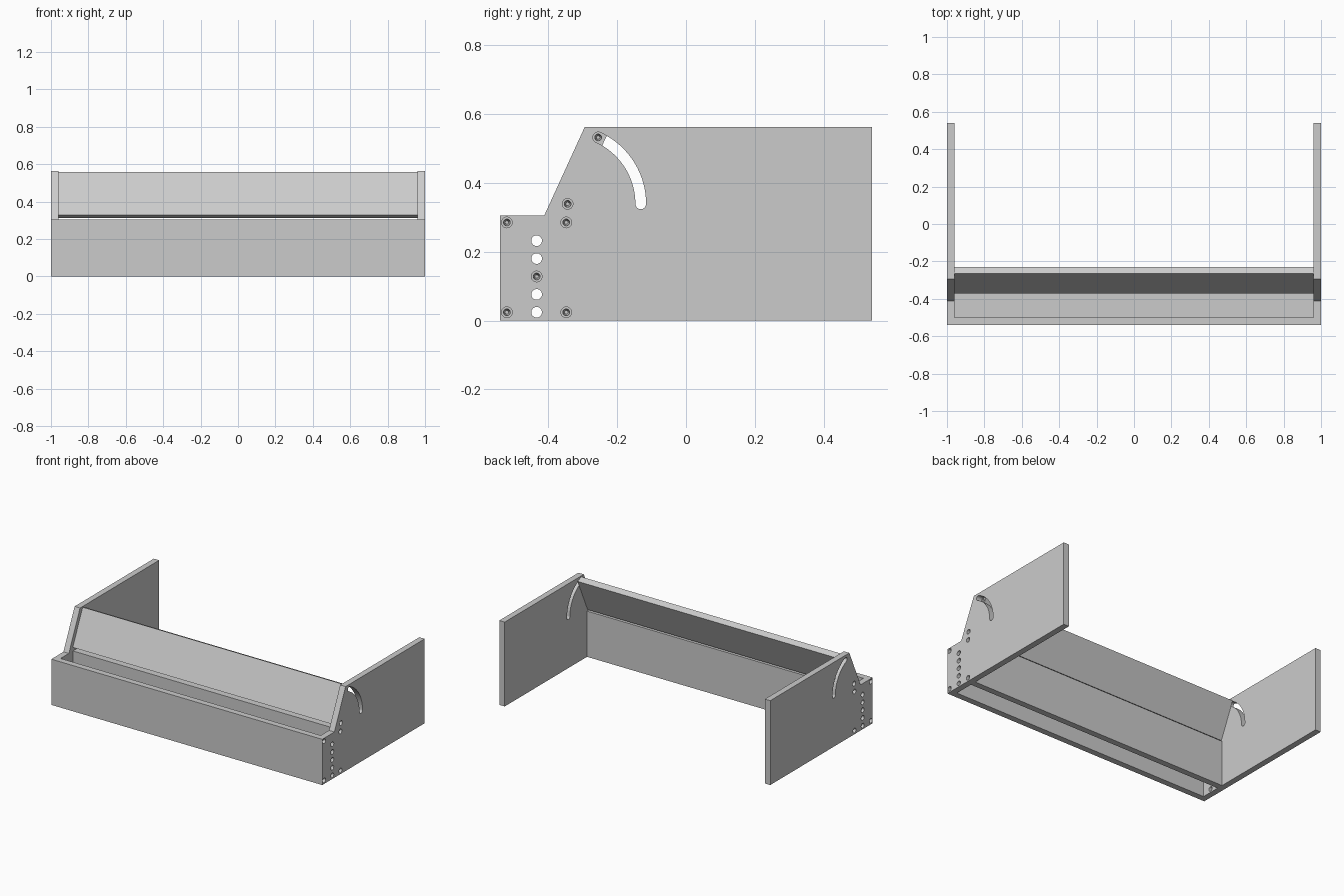
import bpy, bmesh
from math import sin, cos, pi, radians
from mathutils import Matrix

if "Cube" in bpy.data.objects:
    bpy.data.objects.remove(bpy.data.objects["Cube"])

INNER, OUTER, T = 0.96, 1.0, 0.041
HOLE_R, PILOT_R = 0.0155, 0.0105


def circle(c, r=HOLE_R, n=32):
    return [(c[0] + r * cos(2 * pi * i / n), c[1] + r * sin(2 * pi * i / n)) for i in range(n)]


def arc(c, r, a0, a1, n):
    return [(c[0] + r * cos(a0 + (a1 - a0) * i / n), c[1] + r * sin(a0 + (a1 - a0) * i / n))
            for i in range(n + 1)]


def finish(bm, name):
    bmesh.ops.recalc_face_normals(bm, faces=bm.faces)
    me = bpy.data.meshes.new(name)
    bm.to_mesh(me)
    bm.free()
    ob = bpy.data.objects.new(name, me)
    bpy.context.collection.objects.link(ob)
    return ob


def extrude_x(name, loops, x0, x1):
    """Fill nested (y, z) loops and extrude them along x."""
    bm = bmesh.new()
    edges = []
    for loop in loops:
        vs = [bm.verts.new((x0, y, z)) for y, z in loop]
        edges += [bm.edges.new((vs[i - 1], vs[i])) for i in range(len(vs))]
    bmesh.ops.triangle_fill(bm, edges=edges, use_beauty=True, normal=(1, 0, 0))
    geo = bmesh.ops.extrude_face_region(bm, geom=bm.faces[:], use_keep_orig=True)["geom"]
    bmesh.ops.translate(bm, vec=(x1 - x0, 0, 0),
                        verts=[g for g in geo if isinstance(g, bmesh.types.BMVert)])
    return finish(bm, name)


def smooth(ob):
    bpy.ops.object.select_all(action='DESELECT')
    ob.select_set(True)
    bpy.context.view_layer.objects.active = ob
    bpy.ops.object.shade_smooth_by_angle(angle=radians(30))


def board(name, profile, pilots):
    """Board between the side panels with tapered pilot holes in both ends."""
    ob = extrude_x(name, [profile], -INNER, INNER)
    bm = bmesh.new()
    for y, z in pilots:
        for s in (-1, 1):
            m = Matrix.Translation((s * 0.93, y, z)) @ Matrix.Rotation(s * pi / 2, 4, 'Y')
            bmesh.ops.create_cone(bm, cap_ends=True, segments=24, radius1=0.005,
                                  radius2=PILOT_R, depth=0.08, matrix=m)
    cutter = finish(bm, name + "_cutter")
    cutter.hide_render = True
    mod = ob.modifiers.new("pilot_holes", 'BOOLEAN')
    mod.operation, mod.solver, mod.object = 'DIFFERENCE', 'EXACT', cutter
    bpy.context.view_layer.objects.active = ob
    bpy.ops.object.modifier_apply(modifier=mod.name)
    bpy.data.objects.remove(cutter)
    smooth(ob)


def rect(y0, y1, z0, z1):
    return [(y0, z0), (y1, z0), (y1, z1), (y0, z1)]


# Hole positions (y, z)
front_pins = [(-0.5205, 0.024), (-0.5205, 0.285)]
back_pins = [(-0.348, 0.024), (-0.348, 0.285)]
shelf_pins = [(-0.434, 0.024 + 0.052 * i) for i in range(5)]
pivot, swing, tilt = (-0.344, 0.339), 0.2125, radians(65.3)
lock = (pivot[0] + swing * cos(tilt), pivot[1] + swing * sin(tilt))

# Curved slot with round ends, centred on the pivot
end0 = (pivot[0] + swing, pivot[1])
slot = (arc(pivot, swing + HOLE_R, 0, tilt, 24)
        + arc(lock, HOLE_R, tilt, tilt + pi, 14)[1:-1]
        + arc(pivot, swing - HOLE_R, tilt, 0, 24)
        + arc(end0, HOLE_R, pi, 2 * pi, 14)[1:-1])

# Side panels
outline = [(-0.54, 0), (0.54, 0), (0.54, 0.563), (-0.294, 0.563), (-0.412, 0.305), (-0.54, 0.305)]
holes = [circle(c) for c in front_pins + back_pins + shelf_pins + [pivot]]
for side, s in (("left", -1), ("right", 1)):
    smooth(extrude_x(side + "_side_panel", [outline, slot] + holes, s * INNER, s * OUTER))

# Upright boards and the adjustable shelf
board("front_board", rect(-0.54, -0.54 + T, 0, 0.305), front_pins)
board("rear_board", rect(-0.348 - T / 2, -0.348 + T / 2, 0, 0.305), back_pins)
board("shelf", rect(-0.54 + T, -0.348 - T / 2, 0.128 - T / 2, 0.128 + T / 2), [shelf_pins[2]])

# Tilting board
u, n = (cos(tilt), sin(tilt)), (-sin(tilt), cos(tilt))
tilted = [(pivot[0] + a * u[0] + b * n[0], pivot[1] + a * u[1] + b * n[1])
          for a, b in ((-0.02, -T / 2), (swing + 0.019, -T / 2),
                       (swing + 0.019, T / 2), (-0.02, T / 2))]
board("tilting_board", tilted, [pivot, lock])
